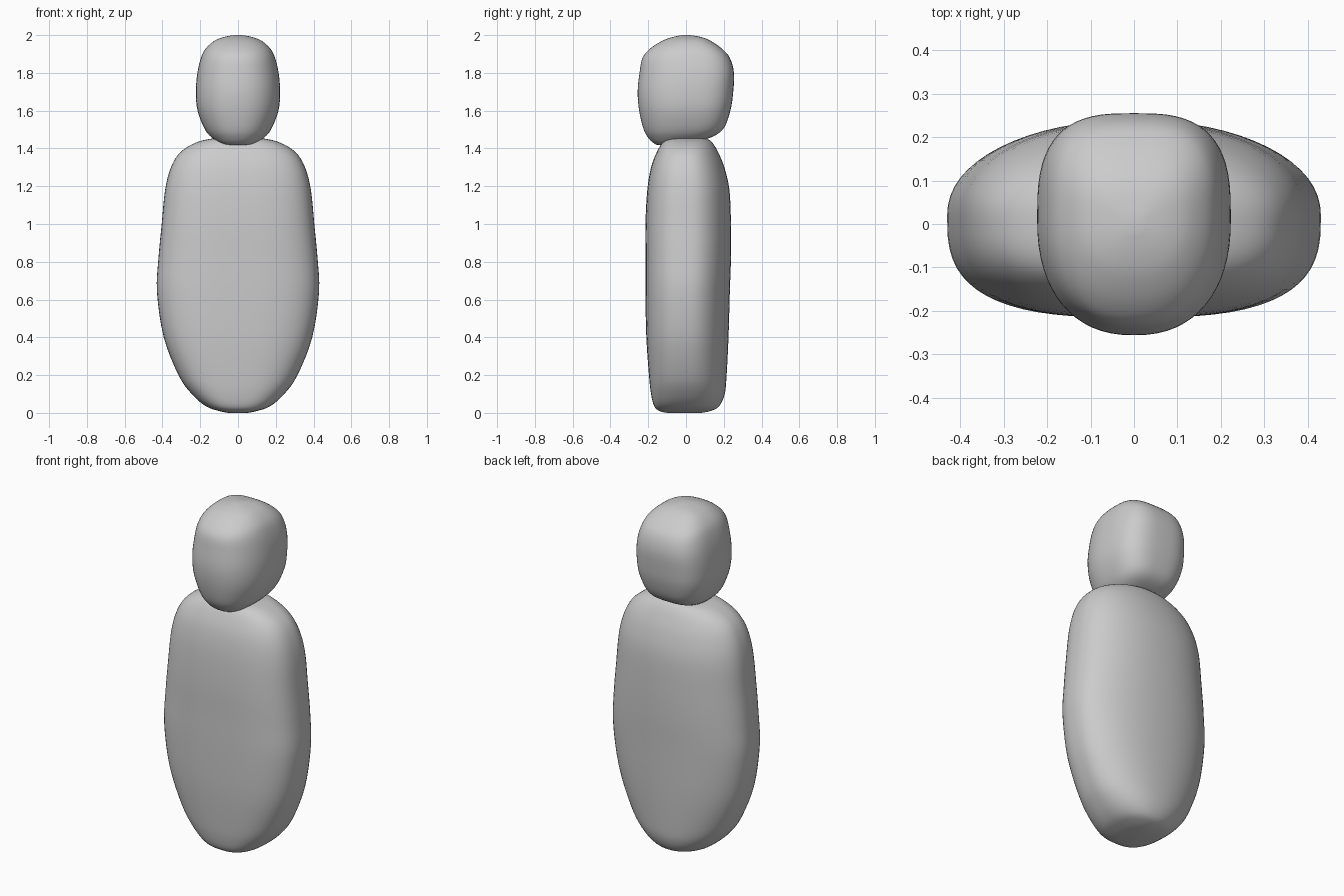
import bpy, bmesh, math

if "Cube" in bpy.data.objects:
    bpy.data.objects.remove(bpy.data.objects["Cube"])


def catmull(rows, steps):
    """Smooth resampling of a list of profile rows."""
    out = []
    for i in range(len(rows) - 1):
        p0, p1 = rows[max(i - 1, 0)], rows[i]
        p2, p3 = rows[i + 1], rows[min(i + 2, len(rows) - 1)]
        for s in range(steps):
            t = s / steps
            out.append([0.5 * (2 * b + (c - a) * t + (2 * a - 5 * b + 4 * c - d) * t * t
                               + (3 * b - a - 3 * c + d) * t ** 3)
                        for a, b, c, d in zip(p0, p1, p2, p3)])
    out.append(list(rows[-1]))
    return out


def loft(name, rows, n_front, n_back, mid, sides=64, steps=4):
    """Rows are (z, half width, front y, back y); rounded-box cross-sections."""
    bm = bmesh.new()
    rings = []
    for z, w, yf, yb in catmull(rows, steps):
        c = yf + (yb - yf) * mid
        ring = []
        for k in range(sides):
            a = 2 * math.pi * k / sides
            ca, sa = math.cos(a), math.sin(a)
            n = n_back if sa > 0 else n_front
            x = math.copysign(abs(ca) ** (2 / n), ca) * w
            r = yb - c if sa > 0 else c - yf
            y = c + math.copysign(abs(sa) ** (2 / n), sa) * r
            ring.append(bm.verts.new((x, y, z)))
        rings.append(ring)
    for lo, hi in zip(rings, rings[1:]):
        for k in range(sides):
            j = (k + 1) % sides
            bm.faces.new((lo[k], lo[j], hi[j], hi[k]))
    bm.faces.new(rings[0][::-1])
    bm.faces.new(rings[-1])
    bmesh.ops.recalc_face_normals(bm, faces=bm.faces)
    for f in bm.faces:
        f.smooth = True
    me = bpy.data.meshes.new(name)
    bm.to_mesh(me)
    bm.free()
    ob = bpy.data.objects.new(name, me)
    bpy.context.collection.objects.link(ob)
    return ob


# Body: tall slab, rounder at the back than the front
loft("body", [
    (0.000, 0.05, -0.10, 0.08),
    (0.010, 0.10, -0.14, 0.13),
    (0.035, 0.17, -0.168, 0.175),
    (0.10, 0.245, -0.185, 0.205),
    (0.20, 0.315, -0.196, 0.215),
    (0.40, 0.393, -0.210, 0.225),
    (0.64, 0.429, -0.215, 0.232),
    (0.82, 0.421, -0.215, 0.238),
    (1.00, 0.404, -0.215, 0.238),
    (1.18, 0.386, -0.205, 0.230),
    (1.30, 0.355, -0.185, 0.203),
    (1.38, 0.305, -0.155, 0.170),
    (1.43, 0.225, -0.125, 0.140),
    (1.452, 0.14, -0.09, 0.11),
    (1.46, 0.04, -0.01, 0.06),
], 2.9, 2.15, 0.52)

# Head: rounded block, boxier at the back, chin lower at the front
loft("head", [
    (1.418, 0.04, -0.15, -0.07),
    (1.425, 0.085, -0.167, -0.01),
    (1.45, 0.13, -0.195, 0.11),
    (1.50, 0.175, -0.224, 0.195),
    (1.60, 0.214, -0.248, 0.235),
    (1.70, 0.223, -0.256, 0.250),
    (1.80, 0.215, -0.246, 0.254),
    (1.88, 0.196, -0.230, 0.232),
    (1.93, 0.170, -0.188, 0.188),
    (1.97, 0.125, -0.125, 0.130),
    (1.99, 0.075, -0.07, 0.08),
    (2.00, 0.02, -0.02, 0.02),
], 2.3, 3.0, 0.53)
